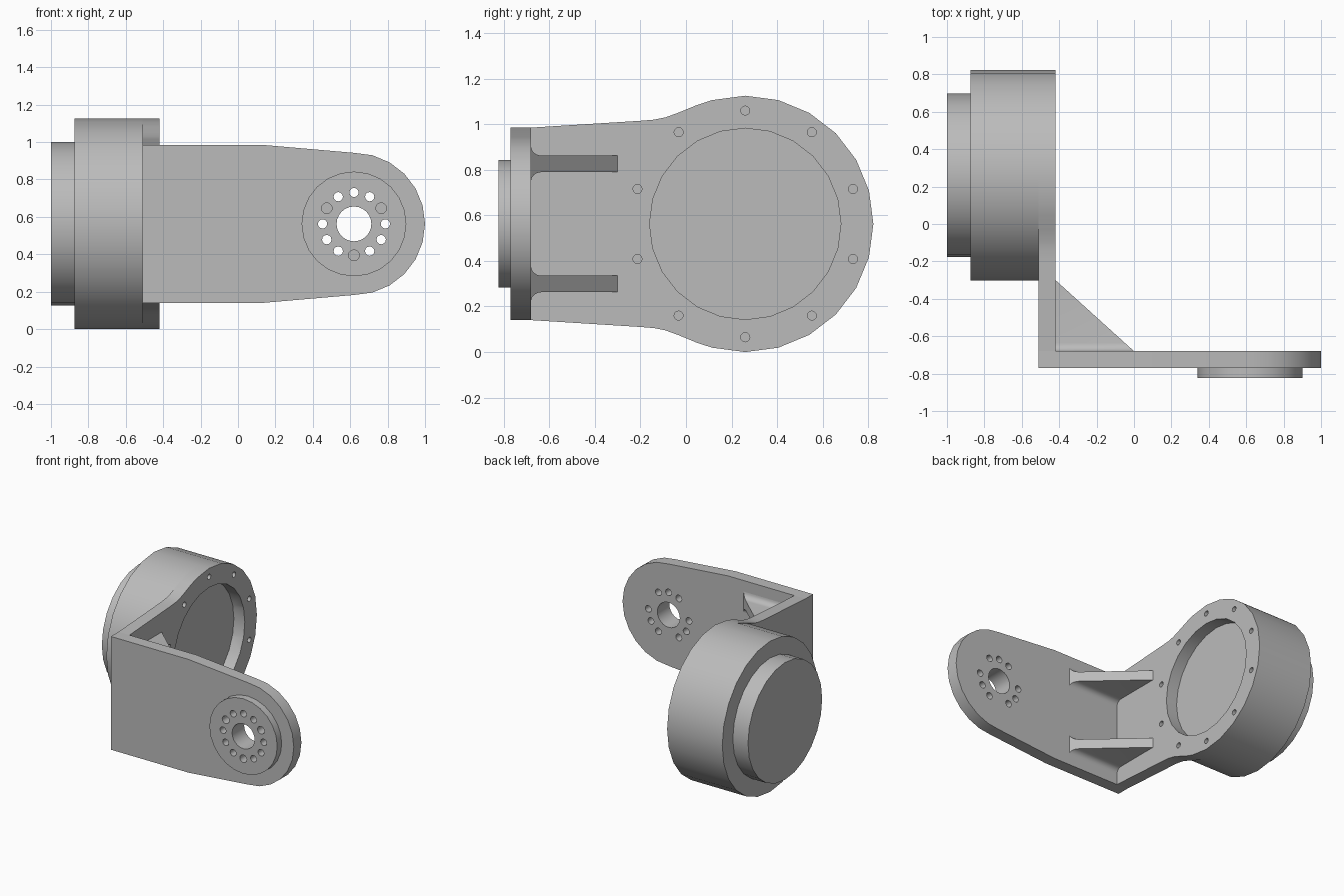
import bpy, bmesh
from math import cos, sin, radians
from mathutils import Vector

if "Cube" in bpy.data.objects:
    bpy.data.objects.remove(bpy.data.objects["Cube"])

grey = bpy.data.materials.new("plain grey")
grey.use_nodes = True
grey.diffuse_color = (0.5, 0.5, 0.5, 1)
grey.node_tree.nodes["Principled BSDF"].inputs["Base Color"].default_value = (0.5, 0.5, 0.5, 1)

MID = 0.5625          # height of both axes
HUB = (0.26, MID)     # motor axis in y, z
EYE = (0.62, MID)     # arm axis in x, z


def arc(centre, r, start=0, end=345, step=15):
    return [(centre[0] + r * cos(radians(a)), centre[1] + r * sin(radians(a)))
            for a in range(start, end + 1, step)]


def ring(centre, r, count, start):
    return [(centre[0] + r * cos(radians(start + i * 360 / count)),
             centre[1] + r * sin(radians(start + i * 360 / count))) for i in range(count)]


def mirrored(upper):
    """Close an upper outline with its reflection about the axis height."""
    return upper + [(u, 2 * MID - z) for u, z in reversed(upper) if abs(z - MID) > 1e-4]


def add_prism(bm, points, axis, lo, hi):
    def place(p, d):
        return (d, p[0], p[1]) if axis == "x" else (p[0], d, p[1])
    a = [bm.verts.new(place(p, lo)) for p in points]
    b = [bm.verts.new(place(p, hi)) for p in points]
    bm.faces.new(a)
    bm.faces.new(b[::-1])
    for i in range(len(a)):
        j = (i + 1) % len(a)
        bm.faces.new((a[j], a[i], b[i], b[j]))


def make(name, bm):
    bmesh.ops.recalc_face_normals(bm, faces=bm.faces[:])
    mesh = bpy.data.meshes.new(name)
    bm.to_mesh(mesh)
    bm.free()
    mesh.materials.append(grey)
    ob = bpy.data.objects.new(name, mesh)
    bpy.context.collection.objects.link(ob)
    return ob


def prism(name, points, axis, lo, hi):
    bm = bmesh.new()
    add_prism(bm, points, axis, lo, hi)
    return make(name, bm)


def activate(ob):
    bpy.ops.object.select_all(action="DESELECT")
    ob.select_set(True)
    bpy.context.view_layer.objects.active = ob


def drill(ob, axis, holes):
    """Cut round holes, each given as (centre, radius, sides, lo, hi)."""
    bm = bmesh.new()
    for centre, r, step, lo, hi in holes:
        add_prism(bm, arc(centre, r, 0, 360 - step, step), axis, lo, hi)
    cutter = make("hole_cutter", bm)
    cutter.hide_render = True
    mod = ob.modifiers.new("holes", "BOOLEAN")
    mod.operation, mod.solver, mod.object = "DIFFERENCE", "EXACT", cutter
    activate(ob)
    bpy.ops.object.modifier_apply(modifier=mod.name)
    bpy.data.objects.remove(cutter)


parts = []

# Motor housing and its rear cap
parts.append(prism("motor_housing", arc(HUB, MID), "x", -0.875, -0.51))
parts.append(prism("rear_cap", arc(HUB, 0.4375), "x", -1, -0.875))

# Mounting plate: straight neck blending into a round flange
neck = [(-0.68, 0.985), (-0.2, 1.015), (-0.14, 1.02), (-0.09, 1.03), (-0.03, 1.052), (0.045, 1.083)]
flange = prism("mounting_plate", mirrored(neck + arc(HUB, MID, 0, 105)[::-1]), "x", -0.51, -0.42)
drill(flange, "x", [(HUB, 0.42, 15, -0.6, -0.3)]
      + [(c, 0.02, 30, -0.6, -0.3) for c in ring(HUB, 0.4975, 10, 90)])
parts.append(flange)

# Arm plate with a rounded end, and the boss on its front
arm = prism("arm_plate", mirrored([(-0.51, 0.985), (0.13, 0.985)] + arc(EYE, 0.38, 0, 90)[::-1]),
            "y", -0.77, -0.68)
boss = prism("arm_boss", arc(EYE, 0.28), "y", -0.8225, -0.77)
circle = ring(EYE, 0.168, 12, 30)
blind = circle[::4]
through = [c for c in circle if c not in blind]
for ob in (arm, boss):
    holes = [(EYE, 0.093, 15, -0.9, -0.6)] + [(c, 0.025, 30, -0.9, -0.6) for c in through]
    holes += [(c, 0.029, 30, -0.9, -0.72) for c in blind]
    drill(ob, "y", holes)
    parts.append(ob)

# Triangular gussets flaring where they meet the arm plate
for name, z in (("upper_gusset", MID + 0.2635), ("lower_gusset", MID - 0.2635)):
    flare = [(-0.635 - 0.045 * sin(radians(a)), 0.0365 + 0.04 * (1 - cos(radians(a))))
             for a in range(0, 91, 15)]
    side = [(-0.2, 0.0365)] + flare
    profile = [(y, z + w) for y, w in side] + [(y, z - w) for y, w in reversed(side)]
    bm = bmesh.new()
    add_prism(bm, profile, "x", -0.42, 0.1)
    cut = bmesh.ops.bisect_plane(bm, geom=bm.verts[:] + bm.edges[:] + bm.faces[:],
                                 plane_co=Vector((0, -0.68, 0)),
                                 plane_no=Vector((0.38, 0.42, 0)), clear_outer=True)
    bmesh.ops.holes_fill(bm, edges=[e for e in cut["geom_cut"] if isinstance(e, bmesh.types.BMEdge)])
    parts.append(make(name, bm))

# Smooth the round walls and keep the edges crisp
for ob in parts:
    activate(ob)
    bpy.ops.object.shade_smooth_by_angle(angle=radians(32))
